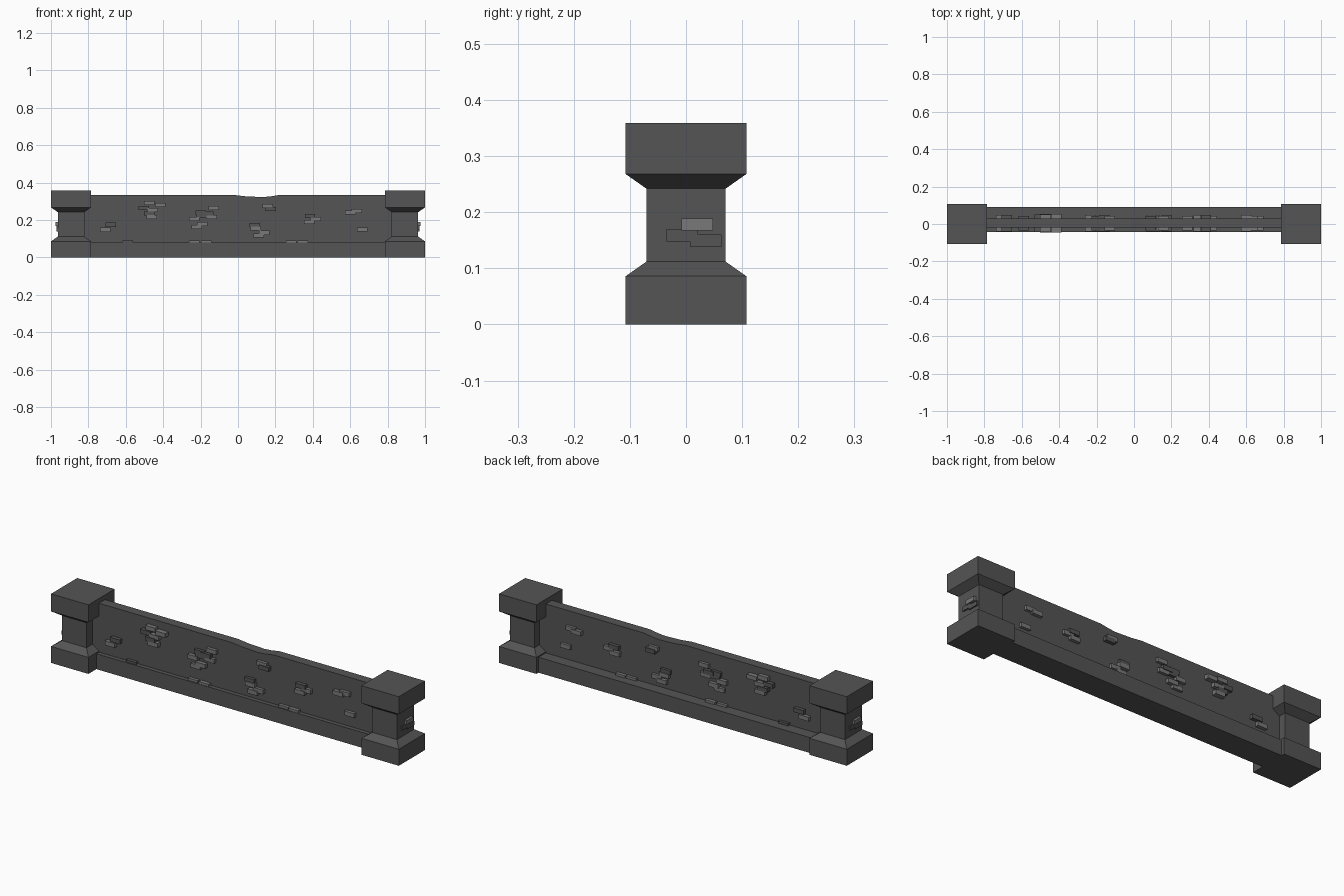
import bpy, bmesh

if "Cube" in bpy.data.objects:
    bpy.data.objects.remove(bpy.data.objects["Cube"])

def material(name, v):
    m = bpy.data.materials.new(name)
    m.diffuse_color = (v, v, v, 1)
    m.use_nodes = True
    m.node_tree.nodes["Principled BSDF"].inputs["Base Color"].default_value = m.diffuse_color
    return m

DARK = material("dark stone", 0.089)
LIGHT = material("light stone", 0.19)

def finish(bm, name, mat):
    bmesh.ops.recalc_face_normals(bm, faces=bm.faces)
    me = bpy.data.meshes.new(name)
    bm.to_mesh(me)
    bm.free()
    me.materials.append(mat)
    ob = bpy.data.objects.new(name, me)
    bpy.context.collection.objects.link(ob)
    return ob

def add_box(bm, x0, x1, y0, y1, z0, z1):
    v = [bm.verts.new((x, y, z)) for z in (z0, z1)
         for x, y in ((x0, y0), (x1, y0), (x1, y1), (x0, y1))]
    for f in ((0, 1, 2, 3), (4, 5, 6, 7), (0, 1, 5, 4),
              (1, 2, 6, 5), (2, 3, 7, 6), (3, 0, 4, 7)):
        bm.faces.new([v[i] for i in f])

# End pillars: stacked square rings (half width, height)
PILLAR = [(0.1075, 0), (0.1075, 0.086), (0.0705, 0.112),
          (0.0705, 0.242), (0.1075, 0.268), (0.1075, 0.359)]
for side, cx in (("left", -0.8925), ("right", 0.8925)):
    bm = bmesh.new()
    rings = [[bm.verts.new((cx + sx * h, sy * h, z))
              for sx, sy in ((-1, -1), (1, -1), (1, 1), (-1, 1))]
             for h, z in PILLAR]
    for a, b in zip(rings, rings[1:]):
        for i in range(4):
            j = (i + 1) % 4
            bm.faces.new((a[i], a[j], b[j], b[i]))
    bm.faces.new(rings[0])
    bm.faces.new(rings[-1])
    finish(bm, side + "_pillar", DARK)

# Plinth under the wall, deeper at the back
bm = bmesh.new()
add_box(bm, -0.83, 0.83, -0.042, 0.09, 0, 0.08)
finish(bm, "wall_plinth", DARK)

# Wall slab with a worn dip in its top edge
outline = [(-0.83, 0.07), (0.83, 0.07), (0.83, 0.334), (0.22, 0.334),
           (0.17, 0.326), (0.13, 0.323), (0.04, 0.327), (-0.02, 0.334), (-0.83, 0.334)]
bm = bmesh.new()
face = bm.faces.new([bm.verts.new((x, -0.02, z)) for x, z in outline])
ext = bmesh.ops.extrude_face_region(bm, geom=[face])
for v in ext["geom"]:
    if isinstance(v, bmesh.types.BMVert):
        v.co.y = 0.03
finish(bm, "wall", DARK)

# Raised bricks, running through the wall so both faces show them (x, z)
LIGHT_BRICKS = [(-0.475, 0.292), (-0.415, 0.281), (-0.455, 0.254), (-0.46, 0.217),
                (-0.13, 0.265), (-0.235, 0.206), (-0.14, 0.217), (-0.19, 0.178),
                (-0.22, 0.162), (-0.71, 0.148), (-0.235, 0.081), (-0.17, 0.081),
                (0.285, 0.081), (0.345, 0.081), (0.16, 0.275), (0.095, 0.154),
                (0.14, 0.132), (0.11, 0.118), (0.415, 0.206), (0.38, 0.19),
                (0.635, 0.249), (0.6, 0.241), (0.665, 0.15)]
DARK_BRICKS = [(-0.505, 0.265), (-0.475, 0.236), (-0.2, 0.24), (-0.16, 0.236),
               (-0.195, 0.222), (-0.68, 0.175), (-0.59, 0.081), (0.175, 0.26),
               (0.09, 0.173), (0.385, 0.222)]
# Bricks on the outer pillar faces (y, z)
PILLAR_LIGHT = [(0.02, 0.178)]
PILLAR_DARK = [(-0.007, 0.159), (0.035, 0.149)]

for name, mat, wall, ends in (("light_bricks", LIGHT, LIGHT_BRICKS, PILLAR_LIGHT),
                              ("dark_bricks", DARK, DARK_BRICKS, PILLAR_DARK)):
    bm = bmesh.new()
    for i, (x, z) in enumerate(wall):
        d = 0.004 * (i % 2) + (0.006 if x < -0.38 and z > 0.2 else 0)
        add_box(bm, x - 0.028, x + 0.028, -0.036 - d, 0.044 + d, z - 0.011, z + 0.011)
    for y, z in ends:
        out = 0.975 if mat is LIGHT else 0.97
        for s in (-1, 1):
            add_box(bm, s * 0.94, s * out, s * y - 0.028, s * y + 0.028,
                    z - 0.011, z + 0.011)
    finish(bm, name, mat)
